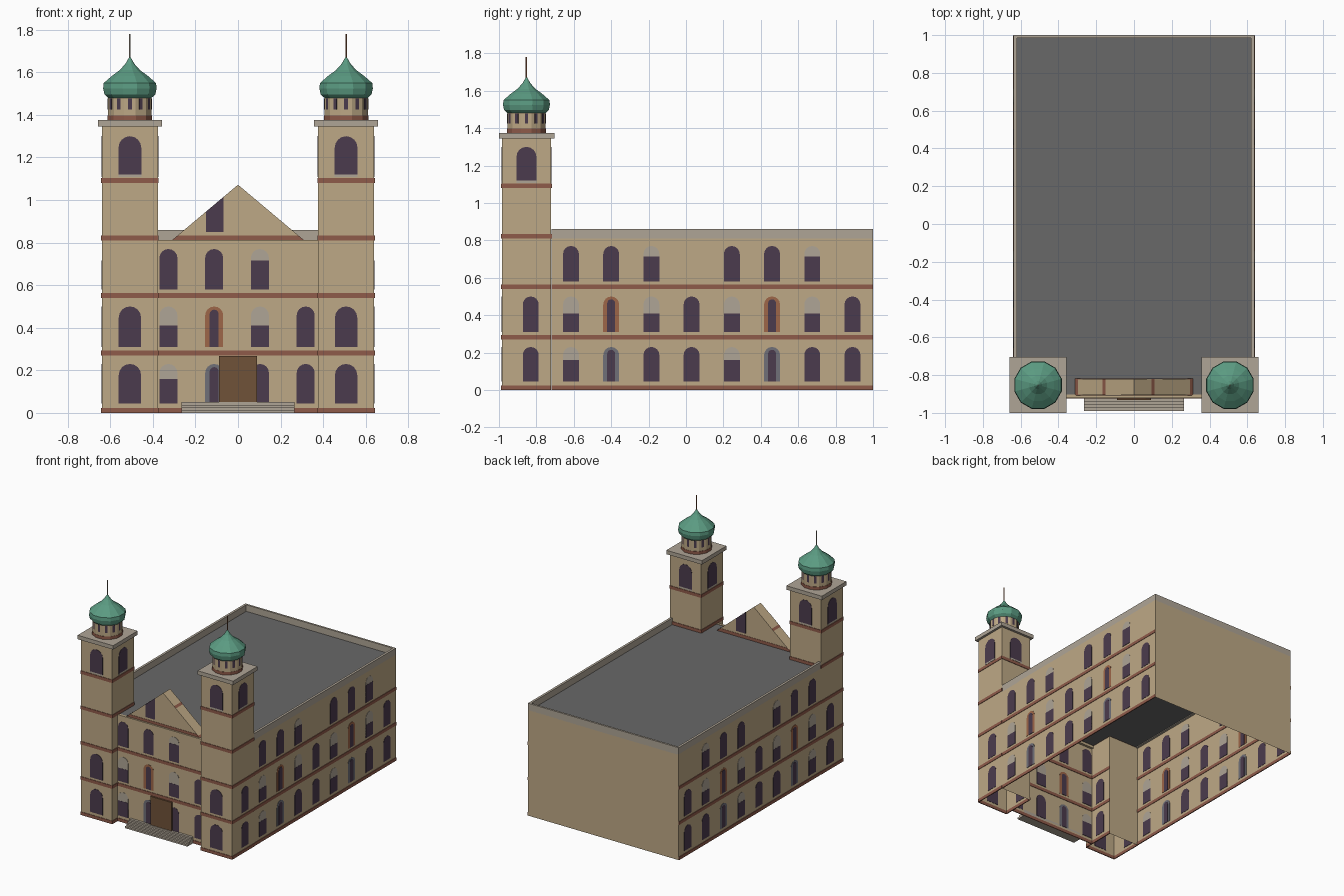
import bpy, bmesh, math
from mathutils import Vector, Matrix

cube = bpy.data.objects.get("Cube")
if cube:
    bpy.data.objects.remove(cube)


def lin(c):
    c /= 255
    return c / 12.92 if c <= 0.04045 else ((c + 0.055) / 1.055) ** 2.4


PALETTE = {
    "sandstone_wall": (190, 169, 134), "red_band": (143, 91, 74),
    "dark_glass": (75, 59, 77), "pale_stone": (175, 165, 150),
    "roof_grey": (104, 104, 104), "copper_green": (91, 155, 130),
    "door_brown": (112, 82, 56), "blue_grey_frame": (112, 112, 120),
    "terracotta_frame": (158, 102, 72),
}
NAMES = list(PALETTE)
WALL, BAND, GLASS, STONE, ROOF, GREEN, DOOR, GREY, TERRA = range(len(NAMES))
MATS = []
for name, rgb in PALETTE.items():
    m = bpy.data.materials.new(name)
    m.use_nodes = True
    col = (*[lin(c) for c in rgb], 1)
    m.diffuse_color = col
    bsdf = m.node_tree.nodes["Principled BSDF"]
    bsdf.inputs["Base Color"].default_value = col
    bsdf.inputs["Roughness"].default_value = 0.9
    MATS.append(m)


def finish(name, bm):
    me = bpy.data.meshes.new(name)
    bm.to_mesh(me)
    bm.free()
    for m in MATS:
        me.materials.append(m)
    ob = bpy.data.objects.new(name, me)
    bpy.context.collection.objects.link(ob)
    return ob


def box(bm, x0, x1, y0, y1, z0, z1, mat, bottom=True):
    mtx = Matrix.Translation(((x0 + x1) / 2, (y0 + y1) / 2, (z0 + z1) / 2))
    mtx = mtx @ Matrix.Diagonal((x1 - x0, y1 - y0, z1 - z0, 1))
    vs = bmesh.ops.create_cube(bm, size=1, matrix=mtx)["verts"]
    for f in {f for v in vs for f in v.link_faces}:
        f.material_index = mat
        if not bottom and f.calc_center_median().z < z0 + 1e-4:
            bm.faces.remove(f)


def face(bm, pts, mat):
    bm.faces.new([bm.verts.new(p) for p in pts]).material_index = mat


class Facade:
    """A vertical plane: origin, horizontal direction u and outward normal."""

    def __init__(self, bm, origin, u):
        self.bm, self.o, self.u = bm, Vector(origin), Vector(u)
        self.n = self.u.cross(Vector((0, 0, 1)))

    def plate(self, outline, mat, half=0.002):
        # thin plate through the wall, showing on both sides
        loops = [[self.bm.verts.new(self.o + self.u * a + self.n * s + Vector((0, 0, z)))
                  for a, z in outline] for s in (half, -half)]
        front, back = loops
        fs = [self.bm.faces.new(front), self.bm.faces.new(back[::-1])]
        for i in range(len(front)):
            j = (i + 1) % len(front)
            fs.append(self.bm.faces.new((front[i], back[i], back[j], front[j])))
        for f in fs:
            f.material_index = mat

    def rect(self, a0, a1, z0, z1, mat, half=0.002):
        self.plate([(a0, z0), (a1, z0), (a1, z1), (a0, z1)], mat, half)

    def arch(self, a, w, z0, z1, mat, half=0.002):
        r = w / 2
        pts = [(a - r, z0), (a + r, z0)]
        pts += [(a + r * math.cos(t), z1 - r + r * math.sin(t))
                for t in [math.pi * k / 8 for k in range(9)]]
        self.plate(pts, mat, half)

    def window(self, a, row, kind, w=0.085):
        z0, z1, split = ROWS[row]
        if kind == "full":
            self.arch(a, w, z0, z1, GLASS)
        elif kind == "blind":
            self.arch(a, w, z0, z1, STONE)
            self.rect(a - w / 2, a + w / 2, z0, split, GLASS, 0.003)
        elif kind == "framed":
            self.arch(a, w, z0, z1, GREY if row == 0 else TERRA)
            self.arch(a, w * 0.5, z0, z1 - 0.015, GLASS, 0.003)

    def bay_row(self, start, indices):
        for i in indices:
            for row, cycle in enumerate(CYCLES):
                self.window(start + BAY * i, row, cycle[i % 4])

    def bands(self, a0, a1, heights):
        for z in heights:
            self.rect(a0, a1, z, z + 0.024, BAND, 0.0035)


BAY = 0.215
ROWS = [(0.045, 0.23, 0.16), (0.31, 0.50, 0.41), (0.58, 0.77, 0.715)]
CYCLES = [("full", "blind", "framed", "full"),
          ("full", "blind", "framed", "blind"),
          (None, "full", "full", "blind")]
FLOORS = [0.0, 0.27, 0.54]
X, TX, FY, TY, TOP = 0.638, 0.375, -0.92, -0.72, 0.81

# Hall: open-bottomed wall sheets and flat roof
bm = bmesh.new()
for p, q in [((-TX, FY), (TX, FY)), ((X, TY), (X, 1)), ((X, 1), (-X, 1)), ((-X, 1), (-X, TY))]:
    face(bm, [(*p, 0), (*q, 0), (*q, TOP), (*p, TOP)], WALL)
finish("hall_walls", bm)

bm = bmesh.new()
face(bm, [(-X, FY, TOP), (X, FY, TOP), (X, 1, TOP), (-X, 1, TOP)], ROOF)
finish("flat_roof", bm)

# Parapet
bm = bmesh.new()
for s in (-1, 1):
    xs = sorted((s * X, s * (X - 0.018)))
    box(bm, *xs, TY, 1, TOP - 0.005, 0.86, STONE)
box(bm, -X + 0.018, X - 0.018, 0.985, 1, TOP - 0.005, 0.86, STONE)
finish("parapet", bm)

bm = bmesh.new()
box(bm, -TX, TX, FY, FY + 0.018, TOP - 0.02, TOP + 0.003, WALL)
finish("front_wall_coping", bm)

# Windows and bands of the hall
for label, s in (("left", 1), ("right", -1)):
    bm = bmesh.new()
    side = Facade(bm, (s * X, 0, 0), (0, 1, 0))
    side.bay_row(-0.83, [1, 2, 3, 5, 6, 7])
    for i in (4, 8):
        for row in (0, 1):
            side.window(-0.83 + BAY * i, row, "full")
    side.bands(TY, 0.999, FLOORS)
    finish(label + "_side_windows", bm)

bm = bmesh.new()
front = Facade(bm, (0, FY, 0), (1, 0, 0))
front.bay_row(-0.542, range(1, 5))
front.bands(-TX, TX, FLOORS)
finish("front_windows", bm)

# Gable
GY0, GY1, PEAK, SLOPE = -0.905, -0.82, 1.072, 0.84
edge = (PEAK - TOP) / SLOPE


def slope_z(x):
    return PEAK - abs(x) * SLOPE


bm = bmesh.new()
tri = [(-edge, TOP), (edge, TOP), (0, PEAK)]
for y, order in ((GY0, tri), (GY1, tri[::-1])):
    face(bm, [(x, y, z) for x, z in order], WALL)
for s in (-1, 1):
    pts = [(0, GY0, PEAK), (s * edge, GY0, TOP), (s * edge, GY1, TOP), (0, GY1, PEAK)]
    face(bm, pts[::-s], WALL)
for y, s in ((GY0, 1), (GY1, -1)):
    f = Facade(bm, (0, y, 0), (s, 0, 0))
    a, b = -0.15, -0.068
    f.plate([(a, 0.85), (b, 0.85), (b, slope_z(b)), (a, slope_z(a))], GLASS)
    e = edge - 0.024 / SLOPE
    f.plate([(-edge, TOP), (edge, TOP), (e, TOP + 0.024), (-e, TOP + 0.024)], BAND)
for x in (-0.305, -0.16, 0.1, 0.305):  # painted strips across the slopes
    pts = [(x + d, y, slope_z(x + d) + 0.002) for d, y in
           ((-0.008, GY0), (0.008, GY0), (0.008, GY1), (-0.008, GY1))]
    face(bm, pts, BAND)
finish("gable", bm)

# Entrance
bm = bmesh.new()
box(bm, -0.09, 0.09, -0.932, FY, 0.05, 0.268, DOOR)
finish("door", bm)
bm = bmesh.new()
for k in range(4):
    box(bm, -0.265, 0.265, -0.99 + 0.017 * k, FY, 0.0125 * k, 0.0125 * (k + 1), STONE)
finish("entrance_steps", bm)


def lathe(bm, cx, cy, profile, mat, n=12):
    rings = [[bm.verts.new((cx + r * math.cos(2 * math.pi * (k + 0.5) / n),
                            cy + r * math.sin(2 * math.pi * (k + 0.5) / n), z))
              for k in range(n)] for r, z in profile]
    for lo, hi in zip(rings, rings[1:]):
        for k in range(n):
            j = (k + 1) % n
            bm.faces.new((lo[k], lo[j], hi[j], hi[k])).material_index = mat
    bm.faces.new(rings[0][::-1]).material_index = mat
    bm.faces.new(rings[-1]).material_index = mat


# Towers
CX, CY, H = 0.508, -0.853, 0.132
DOME = [(0.1, 1.475), (0.124, 1.497), (0.13, 1.525), (0.127, 1.55), (0.088, 1.583),
        (0.05, 1.61), (0.022, 1.64), (0.003, 1.672)]
for label, s in (("left", 1), ("right", -1)):
    cx = s * CX
    bm = bmesh.new()
    box(bm, cx - H, cx + H, CY - H, CY + H, 0, 1.345, WALL, bottom=False)
    for k in range(4):
        ang = k * math.pi / 2
        u = Vector((math.cos(ang), math.sin(ang), 0))
        n = u.cross(Vector((0, 0, 1)))
        f = Facade(bm, Vector((cx, CY, 0)) + n * H, u)
        is_back = k == 2
        f.arch(0, 0.107, 1.12, 1.30, GLASS)
        f.rect(-0.054, 0.054, 1.108, 1.12, STONE)
        f.bands(-H, H, [TOP, 1.08] if is_back else FLOORS + [TOP, 1.08])
        if not is_back:
            off = 0 if k == 0 else 0.023 * (1 if k == 1 else -1)
            for row in (0, 1):
                f.window(off, row, "full", 0.105 if k == 0 else 0.085)
    finish(label + "_tower", bm)

    bm = bmesh.new()
    box(bm, cx - 0.15, cx + 0.15, CY - 0.147, CY + 0.15, 1.345, 1.375, STONE)
    finish(label + "_tower_cornice", bm)

    bm = bmesh.new()
    lathe(bm, cx, CY, [(0.106, 1.375), (0.106, 1.48)], WALL)
    lathe(bm, cx, CY, [(0.108, 1.375), (0.108, 1.398)], BAND)
    apothem = 0.106 * math.cos(math.pi / 12)
    for k in range(12):
        ang = k * math.pi / 6
        n = Vector((math.cos(ang), math.sin(ang), 0))
        f = Facade(bm, Vector((cx, CY, 0)) + n * apothem, (-n.y, n.x, 0))
        f.rect(-0.009, 0.009, 1.425, 1.478, GLASS)
    finish(label + "_drum", bm)

    bm = bmesh.new()
    lathe(bm, cx, CY, DOME, GREEN)
    finish(label + "_dome", bm)

    bm = bmesh.new()
    lathe(bm, cx, CY, [(0.004, 1.66), (0.004, 1.78)], STONE if s < 0 else TERRA, 6)
    finish(label + "_spire", bm)
